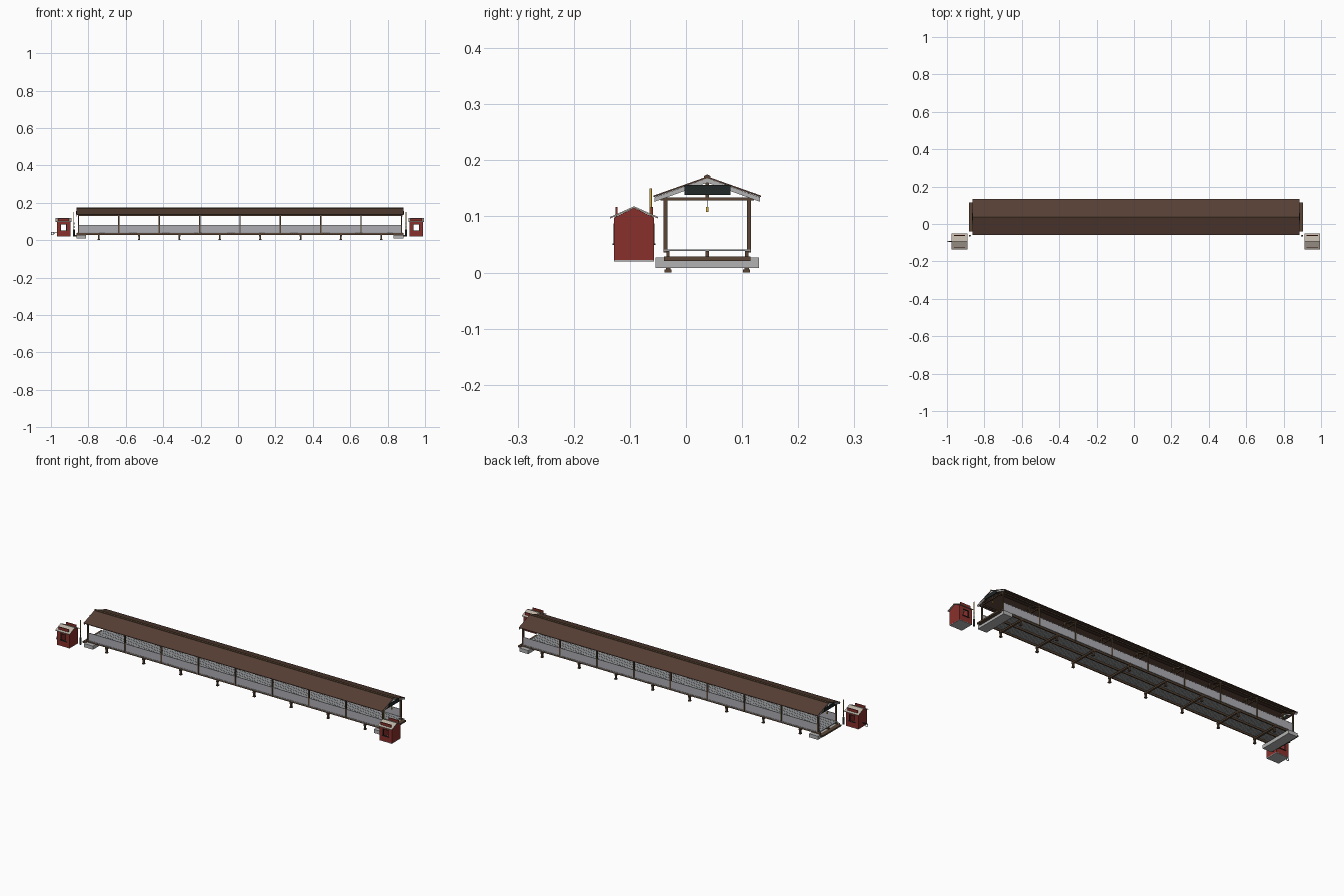
import bpy, bmesh, math
from mathutils import Matrix

if "Cube" in bpy.data.objects:
    bpy.data.objects.remove(bpy.data.objects["Cube"])

CX, YC = 0.0105, 0.038          # bridge centre line
BAY = 0.2158
MATS = {}


def mat(name, rgb):
    m = bpy.data.materials.new(name)
    m.diffuse_color = (*rgb, 1)
    m.use_nodes = True
    m.node_tree.nodes["Principled BSDF"].inputs["Base Color"].default_value = m.diffuse_color
    MATS[name] = m


mat("roof_brown", (0.095, 0.05, 0.035))
mat("wood", (0.10, 0.06, 0.035))
mat("concrete", (0.45, 0.45, 0.45))
mat("panel", (0.42, 0.42, 0.45))
mat("plank", (0.30, 0.31, 0.32))
mat("red", (0.25, 0.03, 0.025))
mat("beige", (0.50, 0.45, 0.38))
mat("dark", (0.015, 0.02, 0.02))
mat("yellow", (0.65, 0.42, 0.06))


def finish(name, bm, m):
    bmesh.ops.recalc_face_normals(bm, faces=bm.faces)
    me = bpy.data.meshes.new(name)
    bm.to_mesh(me)
    bm.free()
    ob = bpy.data.objects.new(name, me)
    bpy.context.collection.objects.link(ob)
    me.materials.append(MATS[m])
    return ob


def boxes(name, items, m):
    # each item: x0, x1, y0, y1, z0, z1
    bm = bmesh.new()
    for x0, x1, y0, y1, z0, z1 in items:
        mx = Matrix.Translation(((x0+x1)/2, (y0+y1)/2, (z0+z1)/2)) @ Matrix.Diagonal((x1-x0, y1-y0, z1-z0, 1))
        bmesh.ops.create_cube(bm, size=1, matrix=mx)
    return finish(name, bm, m)


def prisms(name, prof, spans, m):
    # y-z profile extruded along x for each span
    bm = bmesh.new()
    for x0, x1 in spans:
        a = [bm.verts.new((x0, y, z)) for y, z in prof]
        b = [bm.verts.new((x1, y, z)) for y, z in prof]
        bm.faces.new(a)
        bm.faces.new(b[::-1])
        n = len(prof)
        for i in range(n):
            bm.faces.new((a[i], a[(i+1) % n], b[(i+1) % n], b[i]))
    return finish(name, bm, m)


def chevron(yc, half, z_eave, z_ridge, t):
    return [(yc-half, z_eave), (yc, z_ridge), (yc+half, z_eave),
            (yc+half, z_eave-t), (yc, z_ridge-t), (yc-half, z_eave-t)]


def rod(name, p, r, h, m, n=12, axis='Z'):
    bm = bmesh.new()
    rot = Matrix.Rotation(math.pi/2, 4, 'Y') if axis == 'X' else Matrix()
    bmesh.ops.create_cone(bm, cap_ends=True, segments=n, radius1=r, radius2=r, depth=h,
                          matrix=Matrix.Translation(p) @ rot)
    return finish(name, bm, m)


X0, X1 = CX-0.874, CX+0.874
posts = [CX+BAY*(i-4) for i in range(9)]
piers = [CX+BAY*(i-3.5) for i in range(8)]
SIDES = (YC-0.0745, YC+0.0745)
LEGS = (YC-0.07, YC+0.07)

# main roof, ridge cap and pale barge boards
prisms("main_roof", chevron(YC, 0.096, 0.137, 0.171, 0.003), [(X0, X1)], "roof_brown")
prisms("ridge_cap", chevron(YC, 0.006, 0.172, 0.175, 0.005), [(X0, X1)], "wood")
prisms("barge_boards", chevron(YC, 0.094, 0.134, 0.168, 0.008),
       [(X0+0.001, X0+0.004), (X1-0.004, X1-0.001)], "concrete")

# timber frame
boxes("posts", [(x-.0035, x+.0035, y-.0035, y+.0035, .036, .13) for x in posts for y in SIDES], "wood")
boxes("tie_beams", [(x-.003, x+.003, YC-.083, YC+.083, .128, .134) for x in posts], "wood")
boxes("king_posts", [(x-.003, x+.003, YC-.003, YC+.003, .134, .168) for x in posts], "wood")
prisms("rafters", chevron(YC, 0.083, 0.138, 0.168, 0.005), [(x-.003, x+.003) for x in posts], "wood")
boxes("eave_plates", [(X0+.01, X1-.01, y-.003, y+.003, .128, .134) for y in SIDES], "wood")

# side panels and rails
boxes("side_panels", [(posts[0], posts[-1], y-.001, y+.001, .041, .079) for y in SIDES], "panel")
boxes("hand_rails", [(posts[0], posts[-1], y-.0015, y+.0015, .078, .081) for y in SIDES], "panel")

# plank deck
N = 160
step = (X1-X0-.01)/N
boxes("deck_planks", [(X0+.005+i*step, X0+.005+(i+.94)*step, YC-.077, YC+.077, .038, .041)
                      for i in range(N)], "plank")

# stringers, piers, abutments
boxes("stringers", [(X0, X1, y-.003, y+.003, .029, .038) for y in (LEGS[0], YC, LEGS[1])], "wood")
boxes("cross_beams", [(x-.005, x+.005, YC-.077, YC+.077, .021, .029) for x in piers], "wood")
boxes("pier_legs", [(x-.004, x+.004, y-.004, y+.004, .005, .021) for x in piers for y in LEGS], "wood")
boxes("pier_feet", [(x-.006, x+.006, y-.006, y+.006, 0, .005) for x in piers for y in LEGS], "wood")
boxes("abutments", [(X0, X0+.052, YC-.092, YC+.092, .008, .027),
                    (X1-.052, X1, YC-.092, YC+.092, .008, .027)], "concrete")
boxes("end_sills", [(X0-.018, X0+.004, YC-.077, YC+.077, .021, .029),
                    (X1-.004, X1+.018, YC-.077, YC+.077, .021, .029)], "wood")

# gable boards and hanging lamps
boxes("gable_boards", [(X0-.003, X0+.001, YC-.041, YC+.041, .138, .156),
                       (X1-.001, X1+.003, YC-.041, YC+.041, .138, .156)], "dark")
boxes("lamp_cords", [(x-.0006, x+.0006, YC-.0006, YC+.0006, .116, .13) for x in posts], "dark")
boxes("lamps", [(x-.0025, x+.0025, YC-.0025, YC+.0025, .108, .117) for x in posts], "yellow")


def hut(tag, cx):
    hw, y0, y1, zb, ze, zr = .036, -.128, -.057, .022, .098, .115
    yc = (y0+y1)/2
    # gabled end walls
    prisms(tag+"_end_walls", [(y0, zb), (y1, zb), (y1, ze), (yc, zr), (y0, ze)],
           [(cx-hw, cx-hw+.004), (cx+hw-.004, cx+hw)], "red")
    # front and back walls around an open window
    walls, trim = [], []
    wx, wz0, wz1 = .015, .052, .084
    for a, b, s in ((y0, y0+.004, -1), (y1-.004, y1, 1)):
        walls += [(cx-hw, cx-wx, a, b, zb, ze), (cx+wx, cx+hw, a, b, zb, ze),
                  (cx-wx, cx+wx, a, b, zb, wz0), (cx-wx, cx+wx, a, b, wz1, ze)]
        f0, f1 = a-.001, b+.001
        trim += [(cx-wx-.002, cx-wx+.001, f0, f1, wz0, wz1), (cx+wx-.001, cx+wx+.002, f0, f1, wz0, wz1),
                 (cx-wx-.002, cx+wx+.002, f0, f1, wz1, wz1+.003),
                 (cx-wx-.004, cx+wx+.004, f0-.002, f1+.002, wz0-.003, wz0)]
    boxes(tag+"_walls", walls, "red")
    boxes(tag+"_window_trim", trim, "dark")
    boxes(tag+"_floor", [(cx-hw, cx+hw, y0, y1, zb-.002, zb+.002)], "concrete")
    prisms(tag+"_roof", chevron(yc, .043, .099, .118, .003), [(cx-.042, cx+.042)], "beige")
    boxes(tag+"_fascia_boards", [(cx-.03, cx+.03, y-.002, y+.002, .1, .117) for y in (-.124, -.061)], "red")


# end huts and barrier poles
for tag, s in (("left", -1), ("right", 1)):
    hut(tag+"_hut", CX+s*.943)
    px = CX+s*.888
    rod(tag+"_barrier_base", (px, -.063, .040), .005, .036, "dark")
    rod(tag+"_barrier_pole", (px, -.063, .104), .002, .092, "yellow")
    for z in (.07, .09):
        rod(tag+"_barrier_band", (px, -.063, z), .0023, .01, "dark")

# crank wheel on the left hut
rod("crank_shaft", (-.98, -.093, .042), .002, .026, "dark", axis='X')
bpy.ops.mesh.primitive_torus_add(location=(-.991, -.093, .036), rotation=(math.pi/2, 0, 0),
                                 major_radius=.0075, minor_radius=.0015,
                                 major_segments=20, minor_segments=8)
wheel = bpy.context.object
wheel.name = "crank_wheel"
wheel.data.materials.append(MATS["dark"])
bpy.ops.object.shade_smooth_by_angle()
